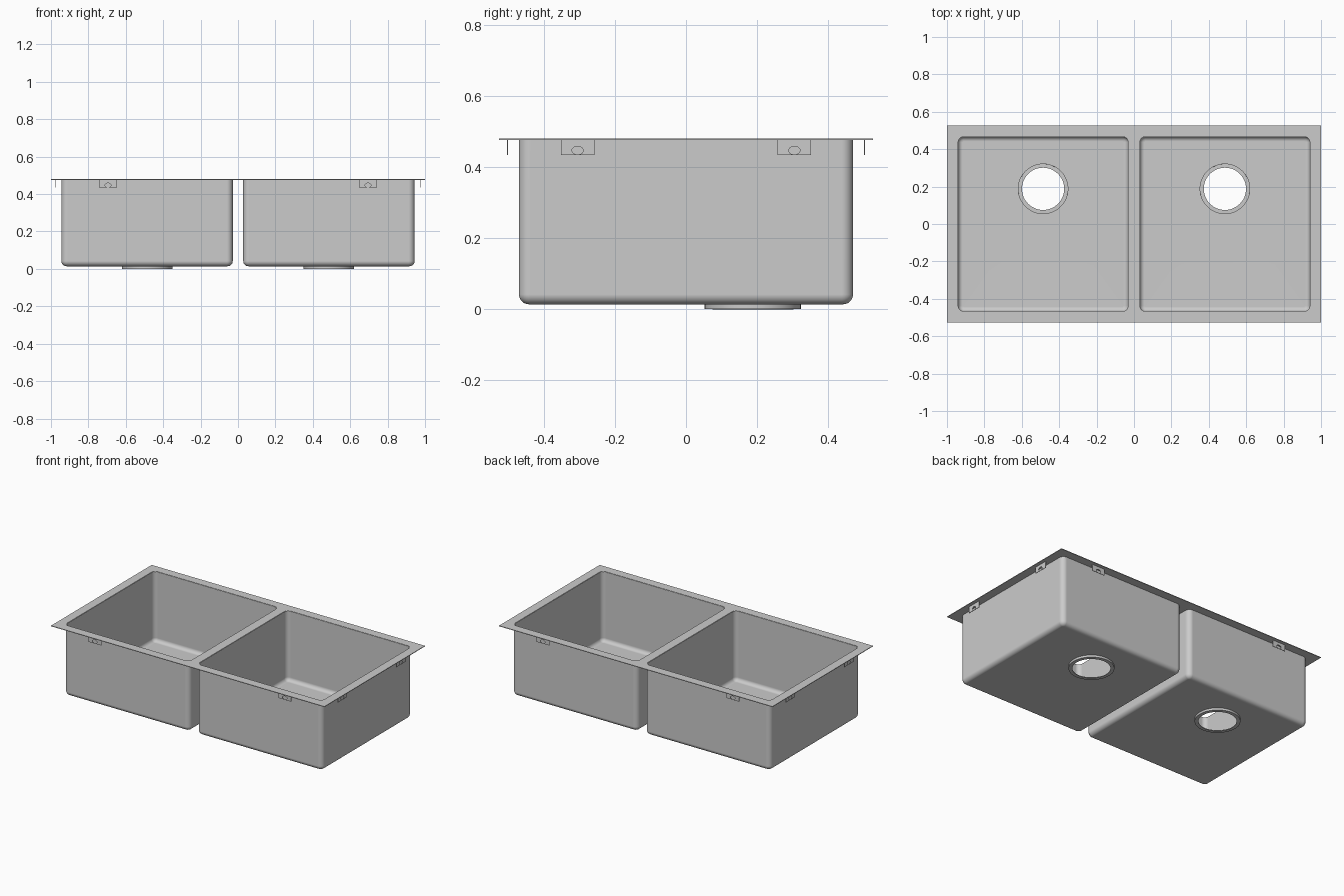
import bpy, bmesh
from math import sin, cos, pi, radians
from mathutils import Vector

if "Cube" in bpy.data.objects:
    bpy.data.objects.remove(bpy.data.objects["Cube"])

THICK = 0.004
TOP, FLOOR = 0.478, 0.016
X0, X1, Y1 = 0.03, 0.942, 0.468        # right basin wall limits (sheet centre)
CORNER, FILLET = 0.03, 0.026
DRAIN = ((X0 + X1) / 2, 0.188)


def rounded_rect(x0, x1, y0, y1, r, z, seg=8):
    pts = []
    corners = [(x1 - r, y1 - r), (x0 + r, y1 - r), (x0 + r, y0 + r), (x1 - r, y0 + r)]
    for q, (cx, cy) in enumerate(corners):
        for i in range(seg + 1):
            a = (q + i / seg) * pi / 2
            pts.append((cx + r * cos(a), cy + r * sin(a), z))
    return pts


def circle(r, z, seg=48):
    return [(DRAIN[0] + r * cos(2 * pi * i / seg), DRAIN[1] + r * sin(2 * pi * i / seg), z)
            for i in range(seg)]


def add_loop(bm, pts):
    vs = [bm.verts.new(p) for p in pts]
    return vs, [bm.edges.new((vs[i - 1], vs[i])) for i in range(len(vs))]


def bridge(bm, a, b):
    for i in range(len(a)):
        bm.faces.new((a[i - 1], a[i], b[i], b[i - 1]))


def fill(bm, edges, normal=(0, 0, 1)):
    bmesh.ops.triangle_fill(bm, use_beauty=True, edges=edges, normal=Vector(normal))


def finish(name, bm, mirror=(False, False, False), thick=THICK):
    bmesh.ops.recalc_face_normals(bm, faces=bm.faces[:])
    me = bpy.data.meshes.new(name)
    bm.to_mesh(me)
    bm.free()
    ob = bpy.data.objects.new(name, me)
    bpy.context.collection.objects.link(ob)
    if any(mirror):
        ob.modifiers.new("mirror", 'MIRROR').use_axis = mirror
    sol = ob.modifiers.new("sheet", 'SOLIDIFY')
    sol.thickness, sol.offset = thick, 0
    bpy.ops.object.select_all(action='DESELECT')
    ob.select_set(True)
    bpy.context.view_layer.objects.active = ob
    bpy.ops.object.convert(target='MESH')
    bpy.ops.object.shade_smooth_by_angle(angle=radians(35))
    wn = ob.modifiers.new("normals", 'WEIGHTED_NORMAL')
    wn.keep_sharp = True
    return ob


# Flat rim with two basin openings
bm = bmesh.new()
edges = add_loop(bm, [(-1, -.526, TOP), (1, -.526, TOP), (1, .526, TOP), (-1, .526, TOP)])[1]
edges += add_loop(bm, rounded_rect(X0, X1, -Y1, Y1, CORNER, TOP))[1]
edges += add_loop(bm, rounded_rect(-X1, -X0, -Y1, Y1, CORNER, TOP))[1]
fill(bm, edges)
finish("rim", bm)

# Basins: walls, rounded floor edge, floor and stepped drain seat
bm = bmesh.new()
sections = [(0, TOP)]
for i in range(9):
    a = i / 8 * pi / 2
    sections.append((FILLET * (1 - cos(a)), FLOOR + FILLET * (1 - sin(a))))
prev = None
for d, z in sections:
    vs, edges = [], []
    pts = rounded_rect(X0 + d, X1 - d, -Y1 + d, Y1 - d, CORNER - d, z)
    vs = [bm.verts.new(p) for p in pts]
    if prev:
        bridge(bm, prev, vs)
    prev = vs
edges = [bm.edges.get((prev[i - 1], prev[i])) for i in range(len(prev))]
seat_top, seat_edges = add_loop(bm, circle(.134, FLOOR))
fill(bm, edges + seat_edges)
seat_low = add_loop(bm, circle(.134, THICK / 2))[0]
hole = add_loop(bm, circle(.113, THICK / 2))[0]
bridge(bm, seat_top, seat_low)
bridge(bm, seat_low, hole)
finish("basins", bm, (True, False, False))


# Mounting tabs with a bolt hole, hanging under the rim
def tabs(name, centre, along_x):
    bm = bmesh.new()

    def place(u, z):
        return (centre[0] + u, centre[1], z) if along_x else (centre[0], centre[1] + u, z)

    edges = add_loop(bm, [place(u, z) for u, z in
                          [(-.047, .434), (.047, .434), (.047, TOP), (-.047, TOP)]])[1]
    edges += add_loop(bm, [place(.016 * cos(i * pi / 10), .447 + .0115 * sin(i * pi / 10))
                           for i in range(20)])[1]
    fill(bm, edges, (0, 1, 0) if along_x else (1, 0, 0))
    finish(name, bm, (True, True, False), .003)


tabs("front_back_tabs", (.695, .502), True)
tabs("side_tabs", (.976, .305), False)
